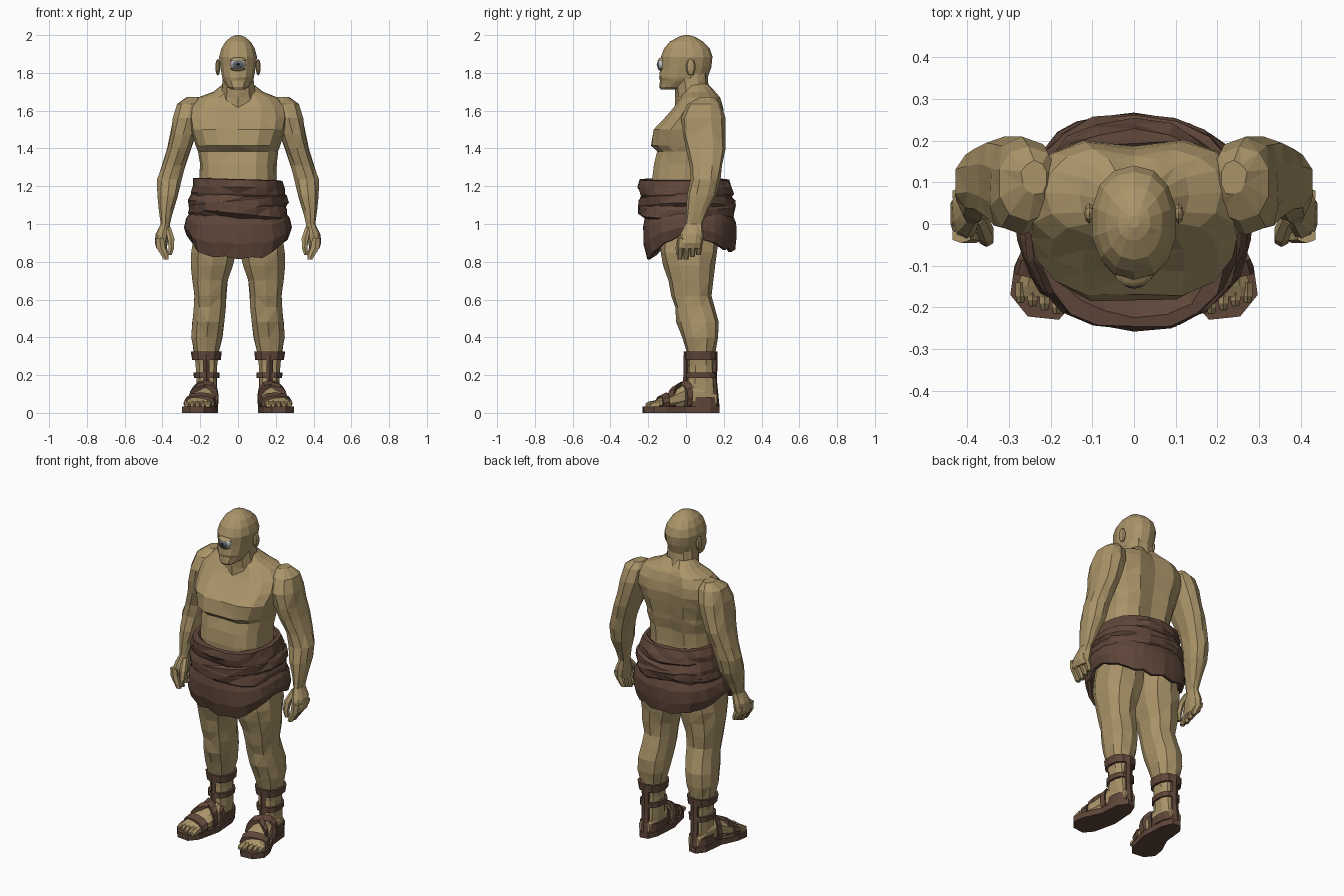
import bpy, bmesh, math, random
from mathutils import Vector

random.seed(4)


def material(name, rgb):
    m = bpy.data.materials.new(name)
    m.diffuse_color = (*rgb, 1)
    return m


SKIN = material("olive skin", (0.40, 0.295, 0.14))
LEATHER = material("brown leather", (0.115, 0.062, 0.042))
WHITE = material("eye white", (0.55, 0.55, 0.57))
IRIS = material("iris grey", (0.13, 0.14, 0.16))
PUPIL = material("pupil black", (0.01, 0.01, 0.012))


def finish(name, bm, mats, mirror=False):
    bmesh.ops.recalc_face_normals(bm, faces=bm.faces)
    me = bpy.data.meshes.new(name)
    bm.to_mesh(me)
    bm.free()
    for m in mats:
        me.materials.append(m)
    ob = bpy.data.objects.new(name, me)
    bpy.context.collection.objects.link(ob)
    if mirror:
        ob.modifiers.new("mirror", 'MIRROR').use_mirror_merge = False
    return ob


def skin_loops(name, loops, mat, mirror=False):
    """Join closed loops of points into a capped, triangulated shell."""
    bm = bmesh.new()
    vs = [[bm.verts.new(p) for p in lp] for lp in loops]
    n = len(vs[0])
    for a, b in zip(vs, vs[1:]):
        for i in range(n):
            bm.faces.new((a[i], a[(i + 1) % n], b[(i + 1) % n], b[i]))
    bm.faces.new(vs[0])
    bm.faces.new(vs[-1])
    bmesh.ops.triangulate(bm, faces=bm.faces)
    return finish(name, bm, [mat], mirror)


def spow(v, p):
    return math.copysign(abs(v) ** p, v)


def loft(name, rings, n, mat=SKIN, mirror=False, axis='z', p=0.85, tilt=0, front=0, back=0, jit=0.003):
    """Rings are (position along axis, x min, x max, other min, other max)."""
    loops = []
    for h, x0, x1, y0, y1 in rings:
        lp = []
        for i in range(n):
            a = 2 * math.pi * i / n
            k = 1 + random.uniform(-jit, jit) / max(0.03, (x1 - x0) / 2)
            dx = (x1 - x0) / 2 * spow(math.sin(a), p) * k
            y = (y0 + y1) / 2 - (y1 - y0) / 2 * spow(math.cos(a), p) * k
            y += front if i == 0 else -back if i == n // 2 else 0
            x, w = (x0 + x1) / 2 + dx, h + tilt * dx
            lp.append((x, y, w) if axis == 'z' else (x, w, y))
        loops.append(lp)
    return skin_loops(name, loops, mat, mirror)


def sym(rows):
    return [(h, -w, w, a, b) for h, w, a, b in rows]


def section(rings, h):
    for a, b in zip(rings, rings[1:]):
        if min(a[0], b[0]) <= h <= max(a[0], b[0]):
            t = (h - a[0]) / (b[0] - a[0])
            return [u + (v - u) * t for u, v in zip(a, b)]


def band(name, rings, lo, hi, grow, axis='z', tilt=0):
    """Leather strap that wraps a limb between two positions."""
    out = []
    for h, g in ((lo, -0.004), (lo, grow), (hi, grow), (hi, -0.004)):
        _, x0, x1, y0, y1 = section(rings, h)
        out.append((h, x0 - g, x1 + g, max(y0 - g, 0.005) if axis == 'y' else y0 - g, y1 + g))
    loft(name, out, 12, LEATHER, True, axis, 0.85, tilt, jit=0)


def blob(name, c, s, mat=SKIN, mirror=False, seg=10):
    bm = bmesh.new()
    bmesh.ops.create_uvsphere(bm, u_segments=seg, v_segments=seg - 3, radius=1)
    for v in bm.verts:
        v.co = Vector([v.co[i] * s[i] + c[i] for i in range(3)])
    return finish(name, bm, [mat], mirror)


# torso and neck
loft("torso", sym([(1.05, .21, -.18, .17), (1.24, .205, -.188, .165), (1.32, .203, -.178, .168),
                   (1.385, .213, -.163, .185), (1.415, .222, -.195, .19), (1.50, .25, -.185, .205),
                   (1.56, .265, -.125, .213), (1.62, .255, -.07, .205), (1.67, .21, -.035, .187),
                   (1.70, .13, -.02, .16), (1.74, .08, .0, .12)]), 16, p=0.8, front=.014, back=.025)
loft("neck", sym([(1.60, .10, -.06, .16), (1.67, .098, -.055, .145), (1.73, .088, -.06, .12),
                  (1.80, .082, -.07, .115)]), 10)

# head with jaw, ears and brow
loft("head", sym([(1.712, .035, -.135, -.03), (1.725, .058, -.142, .03), (1.76, .08, -.138, .09),
                  (1.775, .086, -.143, .115), (1.83, .096, -.135, .133), (1.885, .102, -.132, .14),
                  (1.93, .09, -.115, .125), (1.965, .068, -.085, .092), (1.99, .038, -.04, .05),
                  (2.0, .012, -.01, .02)]), 14, p=0.9, jit=.001)
blob("ear", (.107, .025, 1.83), (.013, .026, .045), SKIN, True, 8)

# single eye, coloured by angle from its forward axis
eye = blob("eye", (0, 0, 0), (1, 1, 1), WHITE, seg=16)
eye.data.materials.append(IRIS)
eye.data.materials.append(PUPIL)
eye.rotation_euler = (math.pi / 2, 0, 0)
eye.scale = (.043, .035, .047)
eye.location = (0, -.108, 1.845)
for f in eye.data.polygons:
    f.material_index = 2 if f.center.z > .93 else 1 if f.center.z > .8 else 0

# upper and lower eyelids
bm = bmesh.new()
bmesh.ops.create_uvsphere(bm, u_segments=14, v_segments=12, radius=1)
gone = [f for f in bm.faces if -.55 < f.calc_center_median().z < .5]
bmesh.ops.delete(bm, geom=gone, context='FACES')
for v in bm.verts:
    v.co = Vector((v.co.x * .058, v.co.y * .053 - .106, v.co.z * .043 + 1.845))
finish("eyelids", bm, [SKIN])

# arm: shoulder down to wrist and palm
loft("arm", [(1.672, .21, .27, .07, .15), (1.635, .18, .325, .01, .185), (1.56, .19, .347, -.03, .208),
             (1.475, .22, .36, -.02, .213), (1.40, .247, .376, .0, .208), (1.31, .277, .405, .022, .192),
             (1.235, .297, .43, .025, .18), (1.15, .315, .428, .008, .16), (1.07, .343, .42, .002, .12),
             (1.0, .36, .41, .0, .085), (.945, .362, .436, -.03, .092), (.90, .372, .44, -.042, .088),
             (.87, .378, .43, -.04, .08)], 10, mirror=True)
for i in range(4):
    y = -.046 + .033 * i
    lift = .012 * max(0, i - 1)
    loft(f"finger_{i + 1}", [(.925, .39, .438, y, y + .035), (.875 + lift, .382, .435, y, y + .034),
                             (.84 + lift, .37, .412, y, y + .031), (.812 + lift, .365, .395, y, y + .025)],
         6, mirror=True, jit=0)
loft("thumb", [(.985, .355, .39, .0, .04), (.925, .335, .375, -.045, .0), (.875, .336, .37, -.055, -.015),
               (.835, .35, .372, -.052, -.025)], 6, mirror=True, jit=0)

# legs
LEG = [(1.0, .01, .23, -.13, .18), (.85, .008, .252, -.135, .166), (.78, .025, .253, -.118, .152),
       (.70, .05, .247, -.092, .142), (.62, .06, .235, -.075, .135), (.56, .063, .235, -.06, .148),
       (.48, .07, .247, -.048, .174), (.40, .08, .25, -.02, .172), (.33, .098, .238, .0, .155),
       (.25, .108, .225, .008, .148), (.15, .112, .22, .002, .152), (.03, .115, .22, -.01, .165)]
loft("leg", LEG, 10, mirror=True, p=0.8)

# foot and toes
FOOT = [(.165, .13, .205, .025, .10), (.10, .113, .222, .02, .15), (.0, .113, .235, .02, .165),
        (-.08, .117, .262, .02, .112), (-.15, .135, .282, .02, .075), (-.175, .145, .282, .022, .06)]
loft("foot", FOOT, 10, mirror=True, axis='y', jit=0)
for i in range(5):
    x, w = .143 + .029 * i, .036 if i == 0 else .027
    end = -.215 + .009 * max(0, i - 1)
    loft(f"toe_{i + 1}", [(-.14, x, x + w, .025, .07), (end + .015, x, x + w, .025, .06),
                          (end, x + .005, x + w - .005, .03, .048)], 6, mirror=True, axis='y', jit=0)

# sandal sole
outline = [(.115, .11), (.14, .17), (.19, .178), (.227, .13), (.24, 0), (.287, -.1), (.297, -.17),
           (.255, -.222), (.18, -.23), (.138, -.18), (.105, -.04)]
skin_loops("sandal_sole", [[(x, y, z) for x, y in outline] for z in (0, .035)], LEATHER, True)

# sandal straps around ankle and over the foot
band("ankle_strap_top", LEG, .28, .325, .013)
band("ankle_strap_middle", LEG, .185, .215, .012)
band("heel_cup", LEG, .035, .085, .010)
band("instep_strap_a", FOOT, -.035, -.005, .011, 'y', .6)
band("instep_strap_b", FOOT, -.05, -.02, .011, 'y', -.6)
band("toe_strap", FOOT, -.14, -.105, .010, 'y', .25)
loft("front_strap", [(.10, .15, .185, -.035, .02), (.17, .15, .185, -.015, .02), (.31, .152, .187, -.012, .02)],
     4, LEATHER, True, p=0.6, jit=0)
loft("heel_strap", [(.03, .14, .195, .13, .178), (.17, .145, .19, .13, .164), (.31, .145, .19, .13, .168)],
     6, LEATHER, True, p=0.7, jit=0)

# cloth wrap: rolled waist folds
loft("waist_roll_top", sym([(1.13, .235, -.23, .23), (1.16, .25, -.245, .248), (1.195, .243, -.258, .245),
                            (1.235, .235, -.252, .228), (1.238, .21, -.22, .2), (1.20, .18, -.17, .16)]),
     20, LEATHER, tilt=-.03, jit=.008)
loft("waist_roll_bottom", sym([(1.03, .235, -.215, .235), (1.055, .262, -.25, .258), (1.10, .262, -.252, .262),
                               (1.15, .245, -.235, .245)]), 20, LEATHER, tilt=-.1, jit=.008)
loft("waist_fold", sym([(1.06, .25, -.23, .25), (1.085, .268, -.25, .263), (1.125, .262, -.255, .26),
                        (1.14, .24, -.23, .24)]), 18, LEATHER, tilt=.1, jit=.006)

# hanging skirt with folds, longer at front and back
N = 30
fold = [random.uniform(-.016, .012) for _ in range(N)]
drop = [random.uniform(-.012, .012) for _ in range(N)]
loops = []
for t, rx, yf, yb in ((0, .24, .21, .235), (.35, .272, .225, .262), (.7, .28, .222, .26), (1, .262, .2, .25),
                      (1, .245, .183, .233), (.4, .235, .17, .21)):
    lp = []
    for i in range(N):
        a = 2 * math.pi * i / N
        c, k = math.cos(a), fold[i] * t
        hem = .945 - .13 * max(0, c) ** 1.2 - .085 * max(0, -c) ** .7 + drop[i]
        lp.append(((rx + k) * spow(math.sin(a), .8),
                   -(yf + k) * spow(c, .8) if c > 0 else -(yb + k) * spow(c, .8),
                   1.08 + (hem - 1.08) * t))
    loops.append(lp)
skin_loops("cloth_skirt", loops, LEATHER)
